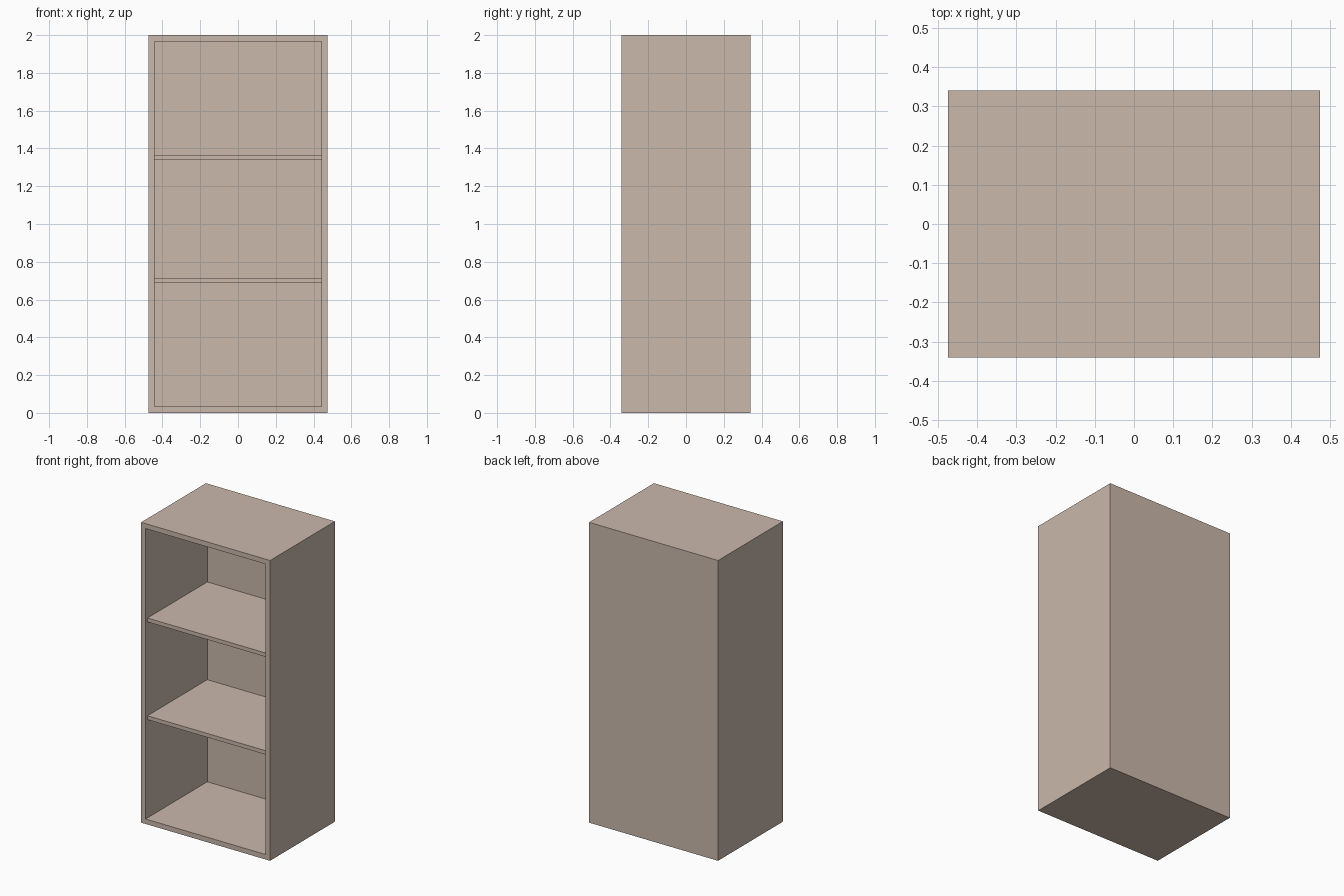
import bpy, bmesh
from mathutils import Matrix, Vector

if "Cube" in bpy.data.objects:
    bpy.data.objects.remove(bpy.data.objects["Cube"])

W, D, H = 0.95, 0.682, 2.0      # outer size
WALL = 0.033                    # panel thickness
SETBACK = 0.02                  # shelves sit slightly behind the front edge

wood = bpy.data.materials.new("light_beige_wood")
wood.diffuse_color = (0.591, 0.479, 0.407, 1.0)
wood.use_nodes = True
wood.node_tree.nodes["Principled BSDF"].inputs["Base Color"].default_value = wood.diffuse_color


def add_box(bm, lo, hi):
    lo, hi = Vector(lo), Vector(hi)
    m = Matrix.Translation((lo + hi) / 2) @ Matrix.Diagonal((*(hi - lo), 1))
    bmesh.ops.create_cube(bm, size=1, matrix=m)


def finish(bm, name):
    mesh = bpy.data.meshes.new(name)
    bmesh.ops.recalc_face_normals(bm, faces=bm.faces)
    bm.to_mesh(mesh)
    bm.free()
    mesh.materials.append(wood)
    obj = bpy.data.objects.new(name, mesh)
    bpy.context.collection.objects.link(obj)
    return obj


# Cabinet case: a box whose front is inset and pushed back to leave even walls
bm = bmesh.new()
add_box(bm, (-W / 2, -D / 2, 0), (W / 2, D / 2, H))
front = min(bm.faces, key=lambda f: f.calc_center_median().y)
bmesh.ops.inset_region(bm, faces=[front], thickness=WALL, use_even_offset=True)
pushed = bmesh.ops.extrude_discrete_faces(bm, faces=[front])["faces"][0]
bmesh.ops.translate(bm, vec=(0, D - WALL, 0), verts=pushed.verts)
finish(bm, "cabinet_case")

# Two shelves spanning the inside of the case
for name, z0, z1 in (("lower_shelf", 0.687, 0.713), ("upper_shelf", 1.338, 1.364)):
    bm = bmesh.new()
    x = W / 2 - WALL
    add_box(bm, (-x, -D / 2 + SETBACK, z0), (x, D / 2 - WALL, z1))
    finish(bm, name)
